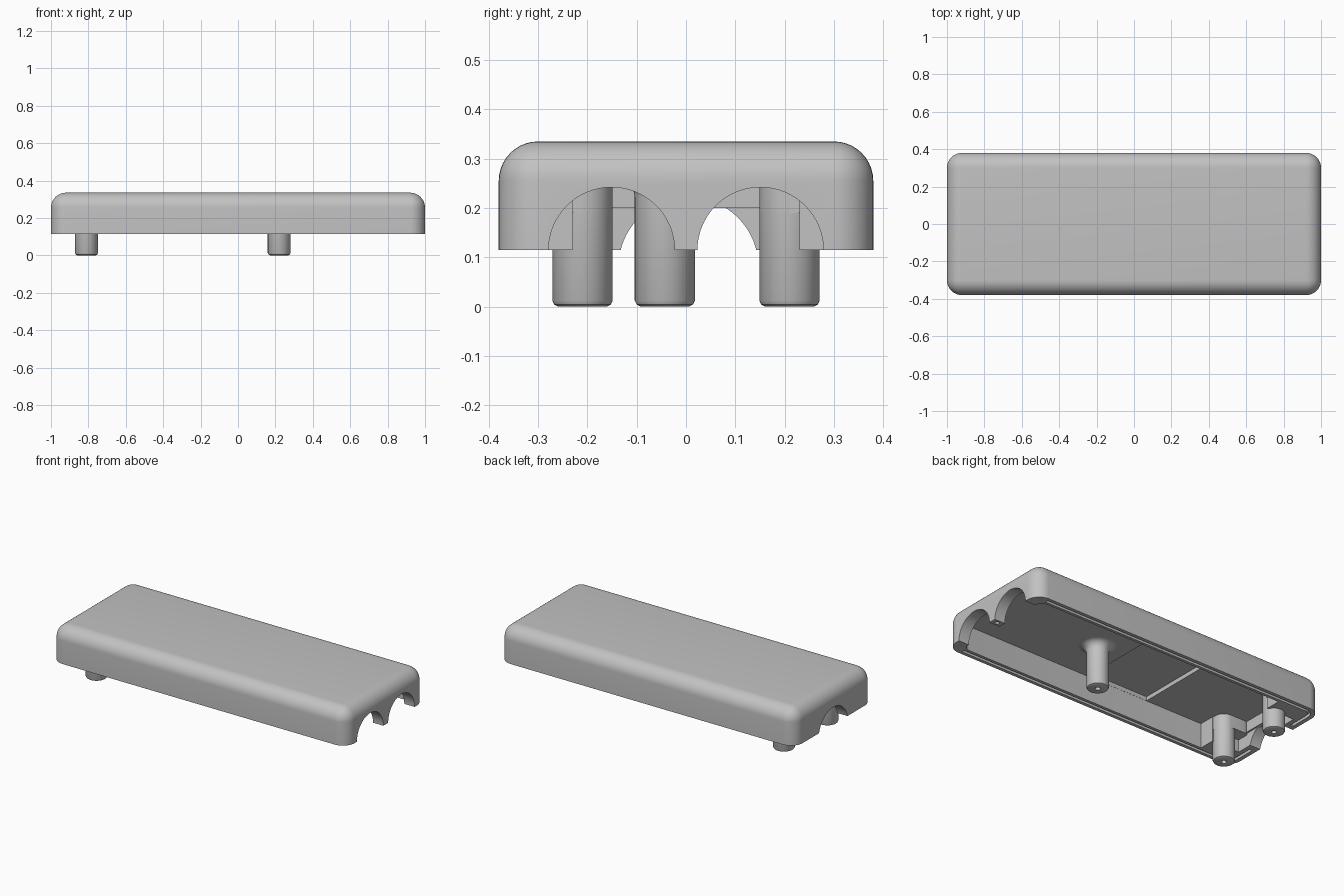
import bpy, bmesh, math
from mathutils import Matrix, Vector

if "Cube" in bpy.data.objects:
    bpy.data.objects.remove(bpy.data.objects["Cube"])

grey = bpy.data.materials.new("light grey plastic")
grey.use_nodes = True
grey.diffuse_color = (0.54, 0.54, 0.54, 1)
grey.node_tree.nodes["Principled BSDF"].inputs["Base Color"].default_value = (0.54, 0.54, 0.54, 1)

BASE, TOP, CEILING = 0.115, 0.335, 0.265


def finish(bm, name):
    bmesh.ops.recalc_face_normals(bm, faces=bm.faces)
    mesh = bpy.data.meshes.new(name)
    bm.to_mesh(mesh)
    bm.free()
    ob = bpy.data.objects.new(name, mesh)
    bpy.context.collection.objects.link(ob)
    mesh.materials.append(grey)
    return ob


def box(name, xs, ys, zs, radius=0.0, round_top=False):
    """Box between limits with rounded upright corners and, if wanted, a rounded top rim."""
    bm = bmesh.new()
    bmesh.ops.create_cube(bm, size=1)
    for v in bm.verts:
        v.co = Vector([lim[c > 0] for c, lim in zip(v.co, (xs, ys, zs))])
    if radius:
        edges = []
        for e in bm.edges:
            a, b = (v.co.z for v in e.verts)
            if abs(a - b) > 0.01 or (round_top and a > sum(zs) / 2):
                edges.append(e)
        bmesh.ops.bevel(bm, geom=edges, offset=radius, segments=10,
                        profile=0.5, affect='EDGES')
    return finish(bm, name)


def centred(name, hx, hy, z0, z1, radius=0.0, round_top=False):
    return box(name, (-hx, hx), (-hy, hy), (z0, z1), radius, round_top)


def rod(name, radius, length, centre, along_x=False):
    bm = bmesh.new()
    turn = Matrix.Rotation(math.pi / 2, 4, 'Y') if along_x else Matrix()
    bmesh.ops.create_cone(bm, cap_ends=True, segments=64, radius1=radius,
                          radius2=radius, depth=length,
                          matrix=Matrix.Translation(centre) @ turn)
    return finish(bm, name)


def cut(target, cutter):
    cutter.hide_render = True
    mod = target.modifiers.new("cut", 'BOOLEAN')
    mod.operation, mod.solver, mod.object = 'DIFFERENCE', 'EXACT', cutter
    bpy.context.view_layer.objects.active = target
    bpy.ops.object.modifier_apply(modifier=mod.name)
    bpy.data.objects.remove(cutter)


def post(name, x, y, flare):
    """Round foot with a pin hole below and an optional flared root at the ceiling."""
    r = 0.061
    pts = [(0, 0.05), (0.015, 0.05), (0.015, 0), (r - 0.012, 0), (r - 0.004, 0.004), (r, 0.012)]
    for i in range(9):
        a = i / 8 * math.pi / 2
        pts.append((r + flare * (1 - math.cos(a)), CEILING - flare * (1 - math.sin(a))))
    pts += [(r + flare, CEILING + 0.01), (0, CEILING + 0.01)]
    bm = bmesh.new()
    verts = [bm.verts.new((px, 0, pz)) for px, pz in pts]
    edges = [bm.edges.new(pair) for pair in zip(verts, verts[1:])]
    bmesh.ops.spin(bm, geom=verts + edges, cent=(0, 0, 0), axis=(0, 0, 1),
                   angle=math.tau, steps=48)
    bmesh.ops.remove_doubles(bm, verts=bm.verts, dist=0.0001)
    bmesh.ops.translate(bm, verts=bm.verts, vec=(x, y, 0))
    return finish(bm, name)


# Outer cover, hollowed from below, with a shallow recess in the ceiling
cover = centred("cover_shell", 1.0, 0.38, BASE, TOP, 0.08, round_top=True)
cut(cover, centred("cavity_cutter", 0.93, 0.325, 0.05, CEILING, 0.04))
cut(cover, box("recess_cutter", (-0.36, 0.05), (-0.324, 0.324), (0.2, 0.29)))

# Seam groove along the bottom rim, wrapping round one end only
groove = centred("groove_cutter", 0.975, 0.36, 0.1, 0.135, 0.06)
cut(groove, centred("groove_core", 0.957, 0.342, 0.05, 0.2, 0.042))
cut(groove, centred("groove_gap", 1.2, 0.17, 0.05, 0.2))
cut(groove, box("groove_end", (0.91, 1.2), (-0.5, 0.5), (0.05, 0.2)))
cut(cover, groove)

# Two arches at one end, one at the other, and a pin hole between the pair
for y in (-0.151, 0.151):
    cut(cover, rod("arch_cutter", 0.128, 0.2, (1.0, y, BASE - 0.001), True))
cut(cover, rod("arch_cutter", 0.142, 0.2, (-1.0, 0.005, 0.08), True))
cut(cover, rod("pin_cutter", 0.012, 0.08, (0.965, 0, BASE)))

# Middle foot, and a baffle closing the top of the single arch
parts = [cover,
         post("middle_foot", 0.22, -0.043, 0.045),
         box("end_baffle", (-0.945, -0.92), (-0.16, 0.16), (0.2, CEILING + 0.01))]

# Corner feet, each with a rounded block and a gusset tying it to the side wall
for side, label in ((-1, "front"), (1, "back")):
    parts.append(post(label + "_end_foot", -0.81, side * 0.21, 0))
    parts.append(box(label + "_foot_block", (-0.96, -0.749),
                     sorted((side * 0.149, side * 0.345)), (0.19, CEILING + 0.01), 0.061))
    parts.append(box(label + "_foot_gusset", (-0.945, -0.745),
                     sorted((side * 0.23, side * 0.335)), (BASE, CEILING + 0.01)))

bpy.ops.object.select_all(action='DESELECT')
for ob in parts:
    ob.select_set(True)
bpy.context.view_layer.objects.active = cover
bpy.ops.object.shade_smooth_by_angle(angle=math.radians(35))
